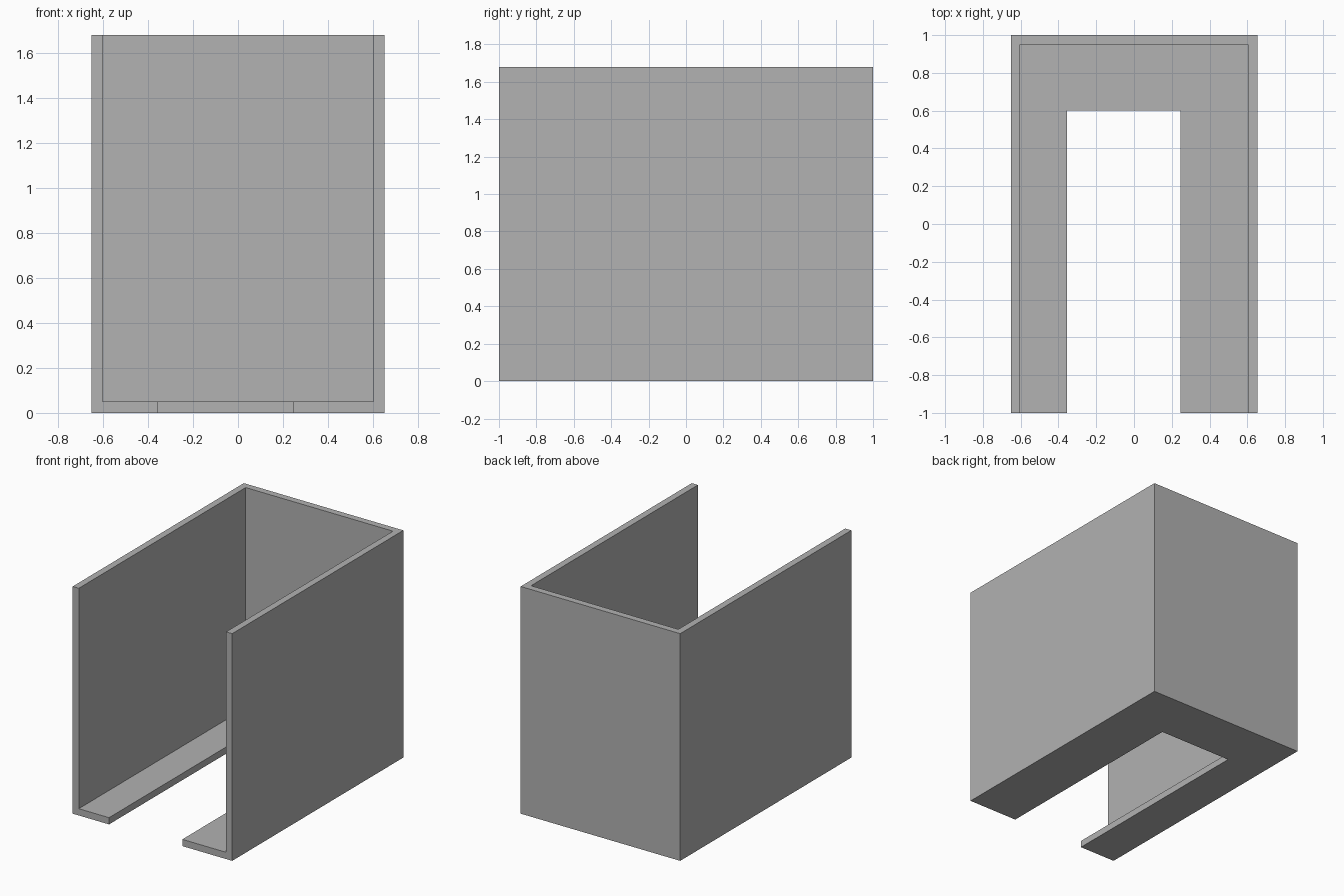
import bpy

default = bpy.data.objects.get("Cube")
if default:
    bpy.data.objects.remove(default, do_unlink=True)

WIDTH, DEPTH, HEIGHT = 1.305, 2.0, 1.68
WALL = 0.05
SLOT_LEFT, SLOT_RIGHT, SLOT_BACK = 0.245, -0.355, 0.6
OVER = 0.2  # how far the cutters reach past open sides

grey = bpy.data.materials.new("plain_grey")
grey.use_nodes = True
colour = (0.445, 0.445, 0.445, 1.0)
grey.diffuse_color = colour
grey.node_tree.nodes["Principled BSDF"].inputs["Base Color"].default_value = colour


def box(name, low, high):
    """Box between two opposite corners."""
    bpy.ops.mesh.primitive_cube_add(size=1)
    obj = bpy.context.object
    obj.name = name
    for v in obj.data.vertices:
        v.co = [h if c > 0 else l for c, l, h in zip(v.co, low, high)]
    obj.data.materials.append(grey)
    return obj


def cut(target, cutter):
    """Subtract the cutter for good, then remove it."""
    cutter.hide_render = True
    mod = target.modifiers.new("cut", "BOOLEAN")
    mod.operation = "DIFFERENCE"
    mod.solver = "EXACT"
    mod.object = cutter
    bpy.context.view_layer.objects.active = target
    bpy.ops.object.modifier_apply(modifier=mod.name)
    bpy.data.objects.remove(cutter, do_unlink=True)


x, y = WIDTH / 2, DEPTH / 2

# Three-walled housing, open at the top and front
housing = box("housing", (-x, -y, 0), (x, y, HEIGHT))
cut(housing, box("cavity_cutter", (-x + WALL, -y - OVER, WALL),
                 (x - WALL, y - WALL, HEIGHT + OVER)))

# Off-centre slot in the floor, open at the front
cut(housing, box("slot_cutter", (SLOT_RIGHT, -y - OVER, -OVER),
                 (SLOT_LEFT, SLOT_BACK, WALL + OVER)))
